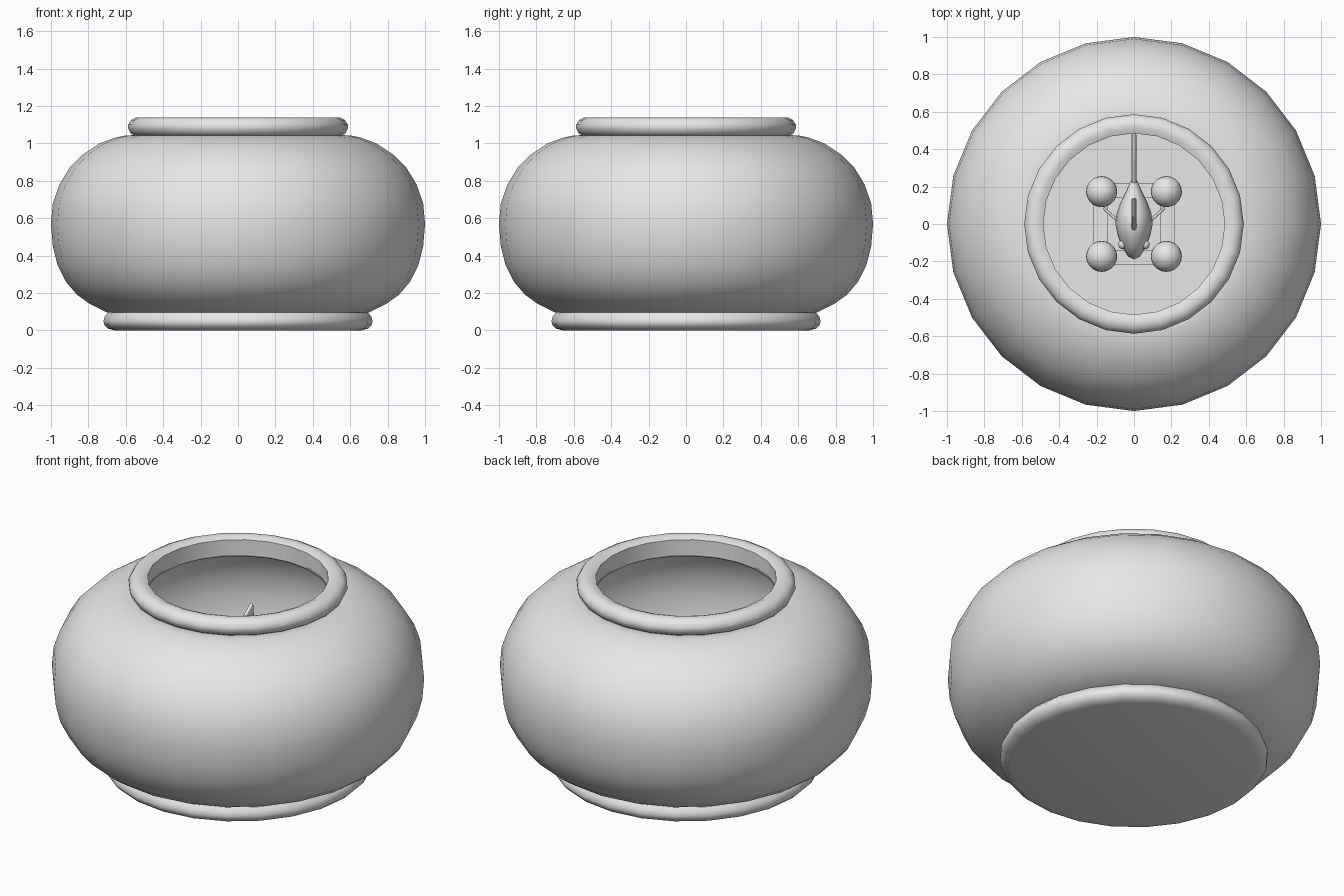
import bpy, bmesh, math
from mathutils import Vector

cube = bpy.data.objects.get("Cube")
if cube:
    bpy.data.objects.remove(cube, do_unlink=True)

grey = bpy.data.materials.new("plain_grey")
grey.use_nodes = True
grey.diffuse_color = (0.8, 0.8, 0.8, 1)
grey.node_tree.nodes["Principled BSDF"].inputs["Base Color"].default_value = (0.8, 0.8, 0.8, 1)


def finish(name, bm, smooth=True, angle=40):
    bmesh.ops.recalc_face_normals(bm, faces=bm.faces)
    mesh = bpy.data.meshes.new(name)
    bm.to_mesh(mesh)
    bm.free()
    mesh.materials.append(grey)
    ob = bpy.data.objects.new(name, mesh)
    bpy.context.collection.objects.link(ob)
    if smooth:
        bpy.ops.object.select_all(action='DESELECT')
        ob.select_set(True)
        bpy.context.view_layer.objects.active = ob
        bpy.ops.object.shade_smooth_by_angle(angle=math.radians(angle))
    return ob


def lathe(name, profile, sides=24, closed=False):
    """Spin (radius, height) points around z."""
    bm = bmesh.new()
    verts = [bm.verts.new((r, 0, z)) for r, z in profile]
    pairs = list(zip(verts, verts[1:]))
    if closed:
        pairs.append((verts[-1], verts[0]))
    edges = [bm.edges.new(p) for p in pairs]
    bmesh.ops.spin(bm, geom=verts + edges, cent=(0, 0, 0), axis=(0, 0, 1),
                   angle=math.tau, steps=sides, use_merge=True)
    bmesh.ops.remove_doubles(bm, verts=bm.verts, dist=0.0005)
    return finish(name, bm)


def ball(name, radius, centre):
    bm = bmesh.new()
    bmesh.ops.create_uvsphere(bm, u_segments=20, v_segments=12, radius=radius)
    bmesh.ops.translate(bm, verts=bm.verts, vec=centre)
    return finish(name, bm)


def box(name, size, centre):
    bm = bmesh.new()
    bmesh.ops.create_cube(bm, size=1)
    bmesh.ops.scale(bm, verts=bm.verts, vec=size)
    bmesh.ops.translate(bm, verts=bm.verts, vec=centre)
    return finish(name, bm, smooth=False)


def fin(name, outline, thickness):
    """Thin upright plate from a (y, z) outline."""
    bm = bmesh.new()
    face = bm.faces.new([bm.verts.new((-thickness / 2, y, z)) for y, z in outline])
    top = bmesh.ops.extrude_face_region(bm, geom=[face])["geom"]
    moved = [v for v in top if isinstance(v, bmesh.types.BMVert)]
    bmesh.ops.translate(bm, verts=moved, vec=(thickness, 0, 0))
    ob = finish(name, bm, smooth=False)
    bevel = ob.modifiers.new("soft_edges", 'BEVEL')
    bevel.width = thickness * 0.35
    bevel.segments = 2
    return ob


# Round bowl: bulging wall, thin shell
bowl_profile = [(0.62, 0.09), (0.70, 0.095), (0.79, 0.14), (0.86, 0.19), (0.92, 0.26),
                (0.965, 0.35), (0.99, 0.45), (1.0, 0.57), (0.99, 0.68), (0.955, 0.78),
                (0.90, 0.87), (0.83, 0.94), (0.74, 1.0), (0.66, 1.03), (0.60, 1.043), (0.49, 1.045)]
bowl = lathe("bowl_wall", bowl_profile)
shell = bowl.modifiers.new("wall_thickness", 'SOLIDIFY')
shell.thickness = 0.02

# Foot disc and inner floor
lathe("bowl_base", [(0, 0), (0.66, 0), (0.695, 0.01), (0.715, 0.03), (0.72, 0.05),
                    (0.712, 0.075), (0.69, 0.1), (0, 0.11)])

# Rolled rim with an upright inner wall
lathe("bowl_rim", [(0.485, 1.04), (0.55, 1.04), (0.575, 1.055), (0.587, 1.08), (0.587, 1.1),
                   (0.572, 1.125), (0.545, 1.138), (0.515, 1.138), (0.485, 1.125)], closed=True)

# Small ornament on the floor: square wall with a ball on each corner
for side, label in ((1, "left"), (-1, "right")):
    box("ornament_wall_" + label, (0.08, 0.44, 0.16), (side * 0.18, 0, 0.18))
for side, label in ((1, "back"), (-1, "front")):
    box("ornament_wall_" + label, (0.28, 0.08, 0.16), (0, side * 0.18, 0.18))
for x in (-1, 1):
    for y in (-1, 1):
        ball("ornament_ball", 0.083, (x * 0.173, y * 0.173, 0.32))

# Fish body: spun along its length, then stretched tall
Z = 0.6
body = lathe("fish_body", [(0, -0.19), (0.03, -0.175), (0.06, -0.13), (0.085, -0.07),
                           (0.1, 0.0), (0.092, 0.06), (0.07, 0.12), (0.04, 0.18),
                           (0.018, 0.23), (0, 0.25)], sides=16)
body.rotation_euler.x = -math.pi / 2
body.scale.y = 1.6
body.location.z = Z

# Tail, back and belly fins
fin("fish_tail", [(0.2, Z - 0.025), (0.34, Z - 0.09), (0.49, Z - 0.14), (0.44, Z),
                  (0.49, Z + 0.14), (0.34, Z + 0.09), (0.2, Z + 0.025)], 0.028)
fin("fish_back_fin", [(-0.05, Z + 0.12), (0.12, Z + 0.08), (0.14, Z + 0.22),
                      (0.13, Z + 0.33), (0.04, Z + 0.26)], 0.025)
fin("fish_belly_fin", [(0.0, Z - 0.12), (0.05, Z - 0.2), (0.12, Z - 0.2), (0.1, Z - 0.06)], 0.02)

# Paired side fins and eyes
for side, label in ((1, "left"), (-1, "right")):
    flipper = fin("fish_side_fin_" + label, [(0, -0.02), (0.09, -0.06), (0.1, 0.02), (0, 0.02)], 0.016)
    flipper.location = Vector((side * 0.09, 0.02, Z - 0.03))
    flipper.rotation_euler.z = -side * math.radians(48)
    ball("fish_eye_" + label, 0.024, (side * 0.06, -0.11, Z + 0.04))
